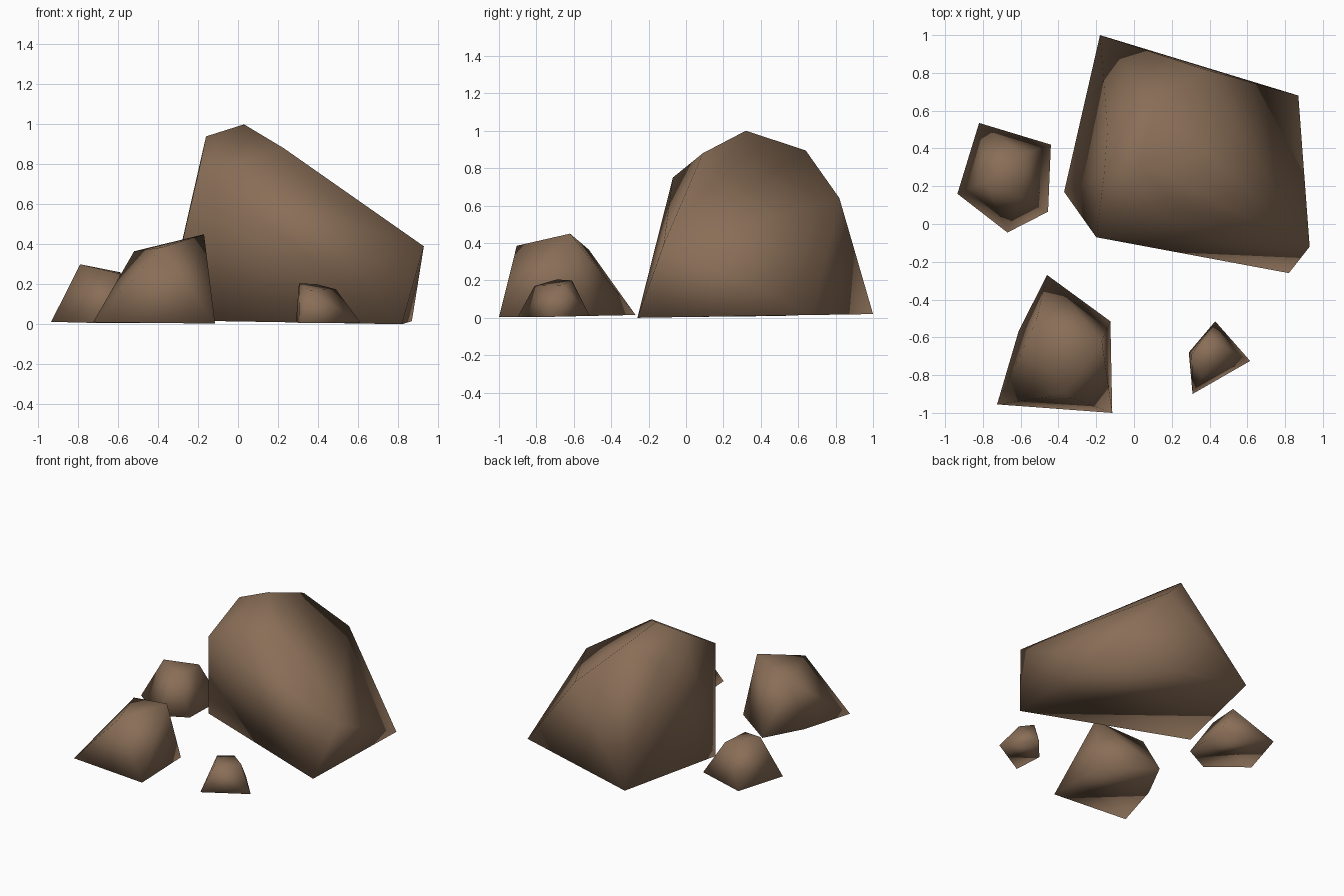
import bpy
import bmesh

if "Cube" in bpy.data.objects:
    bpy.data.objects.remove(bpy.data.objects["Cube"])

# Single earthy brown for every rock
brown = bpy.data.materials.new("rock_brown")
brown.diffuse_color = (0.25, 0.155, 0.095, 1)
brown.use_nodes = True
brown.node_tree.nodes["Principled BSDF"].inputs["Base Color"].default_value = brown.diffuse_color


def rock(name, base, crown):
    """Convex boulder wrapped around its base corners (x, y, z) and upper corners."""
    bm = bmesh.new()
    for p in base + crown:
        bm.verts.new(p)
    res = bmesh.ops.convex_hull(bm, input=bm.verts[:])
    loose = [v for v in bm.verts if not v.link_faces]
    bmesh.ops.delete(bm, geom=loose, context='VERTS')
    bmesh.ops.recalc_face_normals(bm, faces=bm.faces[:])
    for f in bm.faces:
        f.smooth = True
    mesh = bpy.data.meshes.new(name)
    bm.to_mesh(mesh)
    bm.free()
    mesh.materials.append(brown)
    obj = bpy.data.objects.new(name, mesh)
    bpy.context.collection.objects.link(obj)
    return obj


# Large boulder, overhanging slightly at the front
rock("large_boulder",
     [(-.18, 1, .02), (.87, .68, .015), (.82, -.26, 0), (-.37, .17, .02)],
     [(.03, .32, 1), (.23, .09, .88), (.11, .64, .895), (-.16, .245, .94),
      (-.14, .5, .81), (.37, .82, .64), (.93, -.12, .39), (-.2, -.07, .75)])

# Medium rock at the front left
rock("medium_rock",
     [(-.46, -.27, .015), (-.125, -.515, .01), (-.115, -1, .003),
      (-.725, -.955, .01), (-.61, -.565, .01)],
     [(-.17, -.62, .45), (-.52, -.52, .365), (-.38, -.905, .385)])

# Small rock at the back left
rock("small_rock",
     [(-.82, .535, .01), (-.44, .42, .01), (-.455, .065, .005),
      (-.67, -.045, .005), (-.935, .16, .012)],
     [(-.79, .226, .3), (-.59, .37, .26), (-.6, .14, .255)])

# Pebble at the front right
rock("pebble",
     [(.43, -.515, .01), (.615, -.725, .005), (.31, -.9, .005), (.29, -.68, .01)],
     [(.305, -.69, .205), (.395, -.61, .2), (.49, -.66, .175), (.36, -.81, .17)])
